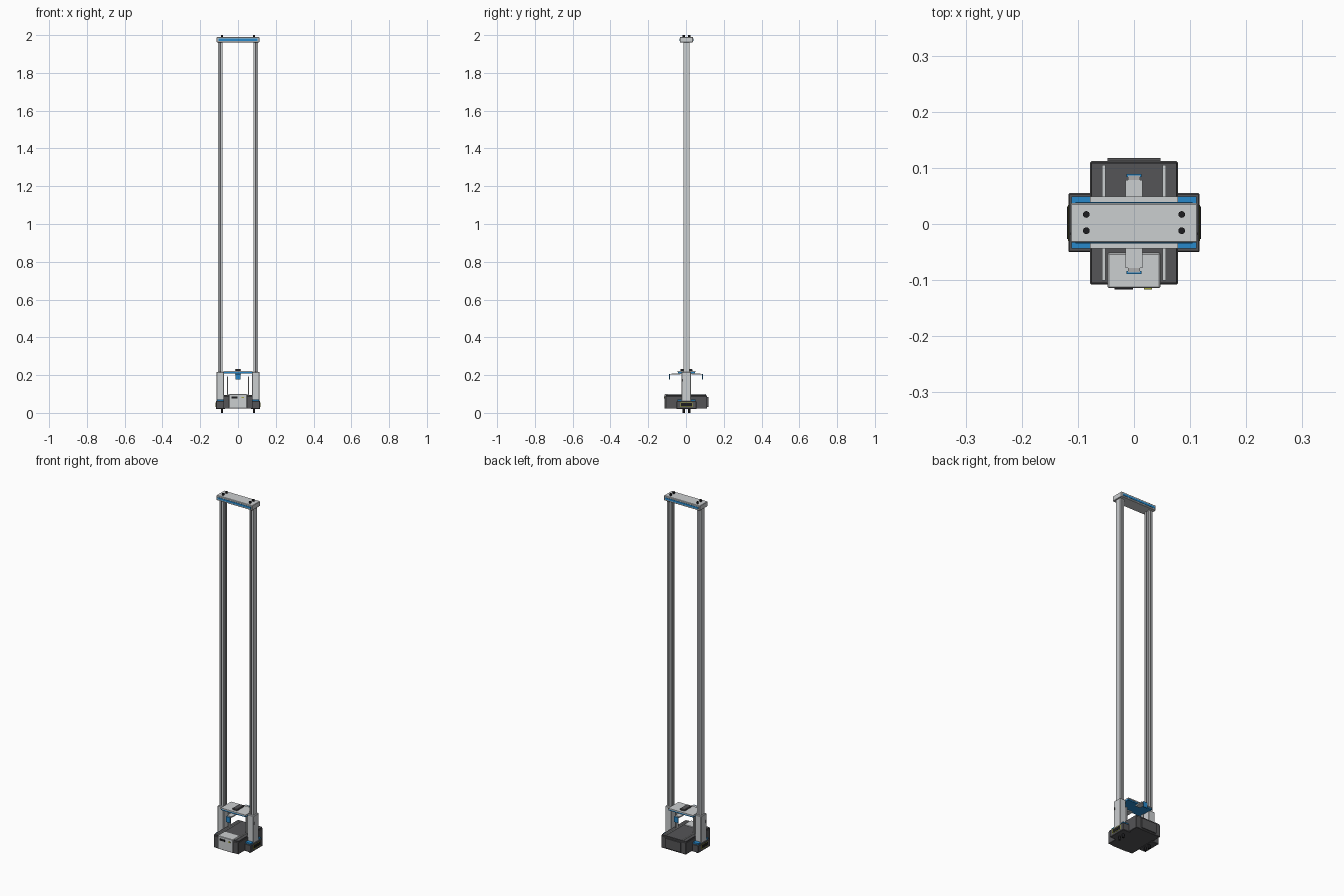
import bpy, bmesh
from math import radians

if "Cube" in bpy.data.objects:
    bpy.data.objects.remove(bpy.data.objects["Cube"])


def material(name, r, g, b):
    m = bpy.data.materials.new(name)
    m.use_nodes = True
    m.diffuse_color = (r, g, b, 1)
    m.node_tree.nodes["Principled BSDF"].inputs["Base Color"].default_value = (r, g, b, 1)
    return m


LIGHT = material("light grey", 0.60, 0.62, 0.63)
DARK = material("charcoal", 0.09, 0.09, 0.095)
BLACK = material("black", 0.012, 0.012, 0.014)
BLUE = material("blue", 0.02, 0.25, 0.60)
STEEL = material("steel", 0.42, 0.42, 0.42)
GREEN = material("yellow green", 0.38, 0.40, 0.05)


def finish(bm, name, mat):
    bmesh.ops.recalc_face_normals(bm, faces=bm.faces)
    mesh = bpy.data.meshes.new(name)
    bm.to_mesh(mesh)
    bm.free()
    mesh.materials.append(mat)
    obj = bpy.data.objects.new(name, mesh)
    bpy.context.collection.objects.link(obj)
    return obj


def box(name, mat, xs, ys, zs, bevel=0):
    """Box between pairs of limits on each axis."""
    bm = bmesh.new()
    bmesh.ops.create_cube(bm, size=1)
    for v in bm.verts:
        for i, (a, b) in enumerate((xs, ys, zs)):
            v.co[i] = (a + b) / 2 + v.co[i] * (b - a)
    obj = finish(bm, name, mat)
    if bevel:
        mod = obj.modifiers.new("bevel", "BEVEL")
        mod.width, mod.segments = bevel, 1
    return obj


def prism(name, mat, outline, z0, z1):
    """Extrude an xy outline upwards."""
    bm = bmesh.new()
    face = bm.faces.new([bm.verts.new((x, y, z0)) for x, y in outline])
    top = bmesh.ops.extrude_face_region(bm, geom=[face])["geom"]
    for v in top:
        if isinstance(v, bmesh.types.BMVert):
            v.co.z = z1
    return finish(bm, name, mat)


def rod(name, mat, x, y, z0, z1, radius, sides=16):
    bm = bmesh.new()
    bmesh.ops.create_cone(bm, cap_ends=True, segments=sides, radius1=radius, radius2=radius, depth=z1 - z0)
    bmesh.ops.translate(bm, verts=bm.verts, vec=(x, y, (z0 + z1) / 2))
    obj = finish(bm, name, mat)
    bpy.ops.object.select_all(action="DESELECT")
    obj.select_set(True)
    bpy.context.view_layer.objects.active = obj
    bpy.ops.object.shade_smooth_by_angle(angle=radians(40))


def span(side, a, b):
    return sorted((side * a, side * b))


# Base housing with lid and tray rails
box("base_housing", DARK, (-0.078, 0.078), (-0.108, 0.112), (0.022, 0.09), 0.002)
box("base_lid", DARK, (-0.076, 0.076), (-0.105, 0.109), (0.09, 0.096))
box("rear_cover", DARK, (-0.047, 0.047), (0.112, 0.118), (0.03, 0.085))

# Control box with display and keys
box("control_box", LIGHT, (-0.047, 0.047), (-0.114, -0.052), (0.024, 0.099), 0.002)
box("display", BLACK, (-0.035, -0.002), (-0.117, -0.113), (0.076, 0.086))
box("key_strip", GREEN, (0.018, 0.032), (-0.117, -0.113), (0.078, 0.084))

for side, label in ((-1, "right"), (1, "left")):
    # Side housing, blue top tray and connector panel
    box(label + "_side_housing", DARK, span(side, 0.07, 0.117), (-0.05, 0.055), (0.02, 0.062), 0.002)
    box(label + "_blue_tray", BLUE, span(side, 0.075, 0.111), (-0.044, 0.049), (0.062, 0.07))
    box(label + "_panel_frame", GREEN, span(side, 0.116, 0.118), (-0.030, 0.034), (0.032, 0.056))
    box(label + "_panel", BLACK, span(side, 0.116, 0.119), (-0.027, 0.031), (0.035, 0.053))

    # Tower around the foot of the column
    box(label + "_tower", LIGHT, span(side, 0.075, 0.113), (-0.023, 0.026), (0.062, 0.217), 0.002)
    box(label + "_tower_mark", DARK, span(side, 0.112, 0.114), (-0.02, -0.015), (0.165, 0.18))

    # Slotted column profile with dark slot floor
    xi, xo, y, d = 0.081, 0.106, 0.016, 0.006
    xa, xb = 0.090, 0.097
    outline = [(xi, -y), (xa, -y), (xa, d - y), (xb, d - y), (xb, -y), (xo, -y),
               (xo, y), (xb, y), (xb, y - d), (xa, y - d), (xa, y), (xi, y),
               (xi, d), (xi + d, d), (xi + d, -d), (xi, -d)]
    prism(label + "_column", LIGHT, [(side * a, b + 0.002) for a, b in outline], 0.2, 1.965)
    box(label + "_column_slot", DARK, span(side, xi + 0.004, xb), (-0.010, 0.014), (0.2, 1.965))

    # Guide post, rail and through bolts
    box(label + "_guide_post", LIGHT, span(side, 0.052, 0.058), (-0.006, 0.010), (0.09, 0.193))
    box(label + "_tray_rail", LIGHT, span(side, 0.051, 0.057), (-0.101, 0.105), (0.094, 0.1))
    for y, place in ((-0.012, "front"), (0.017, "rear")):
        rod(f"{label}_{place}_top_bolt", BLACK, side * 0.085, y, 1.985, 2.0, 0.006)
        rod(f"{label}_{place}_foot", BLACK, side * 0.085, y, 0, 0.024, 0.006)

# Top beam with blue bands front and back
box("top_beam", LIGHT, (-0.113, 0.113), (-0.033, 0.037), (1.962, 1.99), 0.002)
for name, ys in (("front_band", (-0.035, -0.031)), ("rear_band", (0.035, 0.039))):
    box("beam_" + name, BLUE, (-0.104, 0.104), ys, (1.970, 1.981))

# Moving crosshead
box("crosshead", BLUE, (-0.078, 0.078), (-0.042, 0.047), (0.209, 0.216))
box("crosshead_plate", LIGHT, (-0.078, 0.078), (-0.044, 0.049), (0.216, 0.222))
box("crosshead_clamp", DARK, (-0.015, 0.015), (-0.03, 0.034), (0.222, 0.232), 0.002)

# Arms reaching forward and back with hanging blue blades
for side, label in ((-1, "front"), (1, "rear")):
    box(label + "_arm", LIGHT, (-0.015, 0.015), span(side, 0.03, 0.078), (0.203, 0.209))
    box(label + "_arm_tip", STEEL, (-0.011, 0.011), span(side, 0.078, 0.086), (0.202, 0.207))
    box(label + "_blade", BLUE, (-0.013, 0.013), span(side, 0.084, 0.089), (0.176, 0.207))
